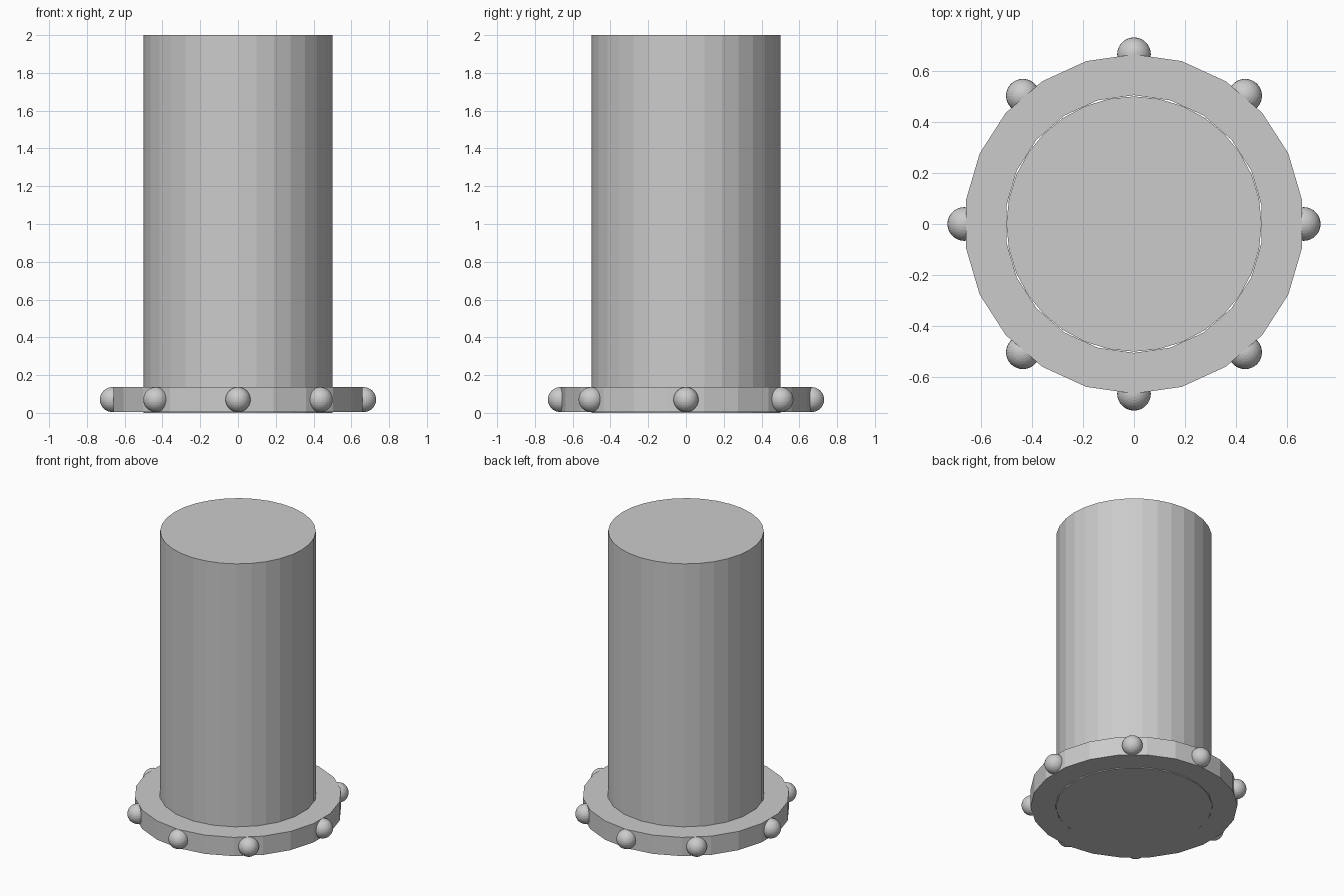
import bpy, bmesh
from math import sin, cos, pi, radians

if "Cube" in bpy.data.objects:
    bpy.data.objects.remove(bpy.data.objects["Cube"])

def add_object(name, bm):
    bmesh.ops.recalc_face_normals(bm, faces=bm.faces)
    mesh = bpy.data.meshes.new(name)
    bm.to_mesh(mesh)
    bm.free()
    obj = bpy.data.objects.new(name, mesh)
    bpy.context.collection.objects.link(obj)
    return obj

# Main column, 32 flat sides
bpy.ops.mesh.primitive_cylinder_add(vertices=32, radius=0.5, depth=2, location=(0, 0, 1))
bpy.context.object.name = "column"

# Base collar: square section swept round 22 flat sides
SIDES = 22
section = [(0.505, 0.004), (0.665, 0.004), (0.665, 0.137), (0.505, 0.137)]
bm = bmesh.new()
rings = []
for i in range(SIDES):
    a = pi / 2 + 2 * pi * i / SIDES
    rings.append([bm.verts.new((r * cos(a), r * sin(a), z)) for r, z in section])
for i in range(SIDES):
    p, q = rings[i], rings[(i + 1) % SIDES]
    for j in range(4):
        k = (j + 1) % 4
        bm.faces.new((p[j], q[j], q[k], p[k]))
add_object("base_collar", bm)

# Eight studs around the collar, diagonals centred on collar faces
diag = 90 - 2.5 * 360 / SIDES
angles = [0, diag, 90, 180 - diag, 180, 180 + diag, 270, 360 - diag]
for n, deg in enumerate(angles):
    a = radians(deg)
    bpy.ops.mesh.primitive_uv_sphere_add(segments=32, ring_count=16, radius=0.066,
                                         location=(0.665 * cos(a), 0.665 * sin(a), 0.0705))
    bpy.context.object.name = f"stud_{n + 1}"
